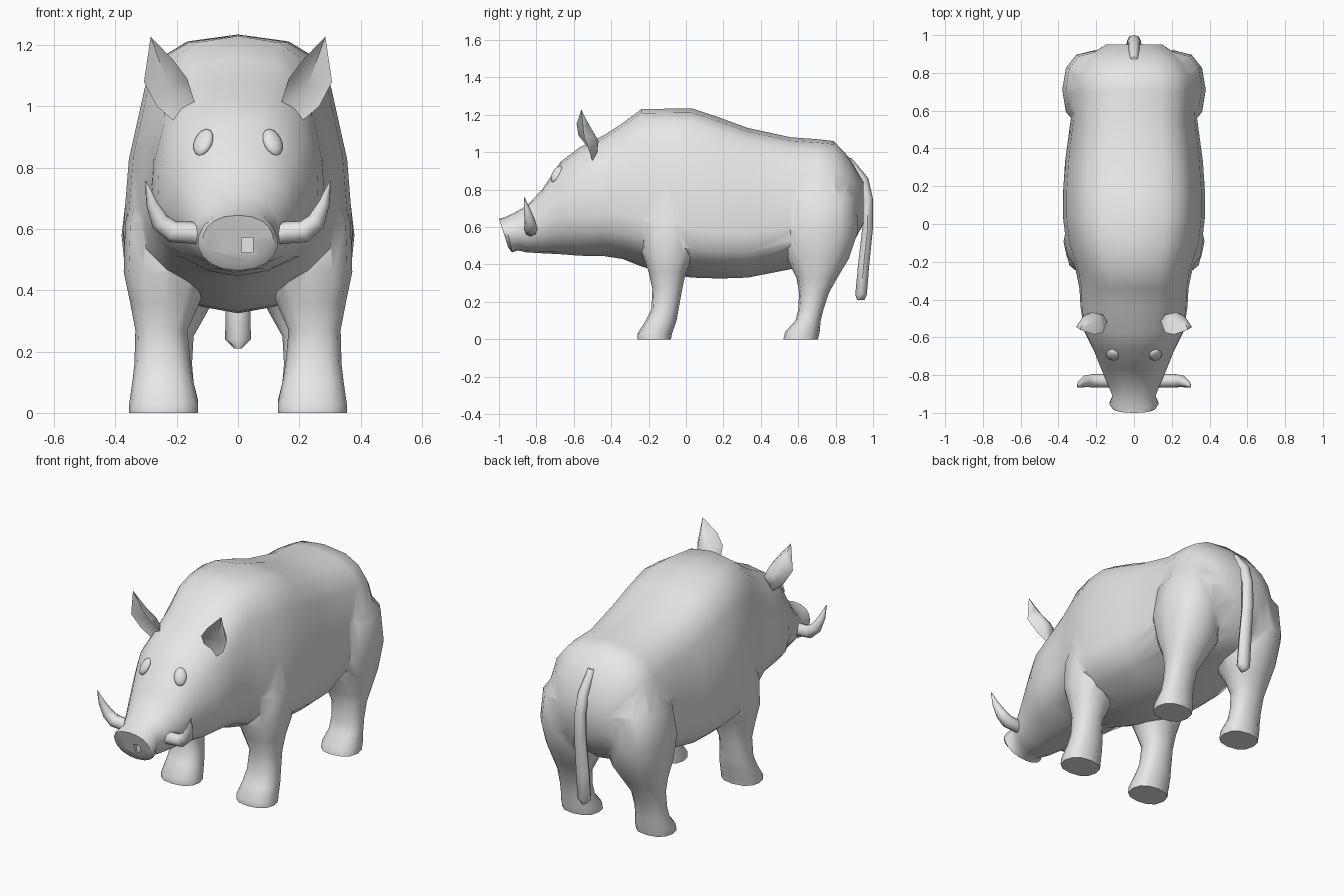
import bpy, bmesh, math
from mathutils import Vector

if "Cube" in bpy.data.objects:
    bpy.data.objects.remove(bpy.data.objects["Cube"])

hide = bpy.data.materials.new("grey_hide")
hide.diffuse_color = (0.8, 0.8, 0.8, 1)
hide.use_nodes = True
hide.node_tree.nodes["Principled BSDF"].inputs["Base Color"].default_value = hide.diffuse_color


def make(name, bm, side=1):
    """Turn a bmesh into a smooth shaded object, flipped in x when side is -1."""
    for v in bm.verts:
        v.co.x *= side
    bmesh.ops.recalc_face_normals(bm, faces=bm.faces)
    mesh = bpy.data.meshes.new(name)
    bm.to_mesh(mesh)
    bm.free()
    mesh.materials.append(hide)
    ob = bpy.data.objects.new(name, mesh)
    bpy.context.collection.objects.link(ob)
    return ob


def smooth(ob, angle=50):
    bpy.ops.object.select_all(action='DESELECT')
    bpy.context.view_layer.objects.active = ob
    ob.select_set(True)
    bpy.ops.object.shade_smooth_by_angle(angle=math.radians(angle))


def loft(rings):
    """Skin a list of equal rings and close both ends."""
    bm = bmesh.new()
    rows = [[bm.verts.new(p) for p in r] for r in rings]
    n = len(rows[0])
    for a, b in zip(rows, rows[1:]):
        for i in range(n):
            j = (i + 1) % n
            bm.faces.new((a[i], a[j], b[j], b[i]))
    bm.faces.new(rows[0])
    bm.faces.new(rows[-1])
    return bm


def spow(c, e):
    return math.copysign(abs(c) ** e, c)


def upright(levels, n=12, e=0.85):
    """Loft of level rings given as z, x0, x1, y0, y1."""
    rings = []
    for z, x0, x1, y0, y1 in levels:
        ring = []
        for i in range(n):
            t = math.tau * i / n
            ring.append(((x0 + x1) / 2 + (x1 - x0) / 2 * spow(math.cos(t), e),
                         (y0 + y1) / 2 + (y1 - y0) / 2 * spow(math.sin(t), e), z))
        rings.append(ring)
    return loft(rings)


def tube(path, n=8):
    """Round tube along points given as x, y, z, radius."""
    pts = [Vector(p[:3]) for p in path]
    rings = []
    for i, p in enumerate(pts):
        d = pts[min(i + 1, len(pts) - 1)] - pts[max(i - 1, 0)]
        q = d.to_track_quat('Z', 'Y')
        rings.append([p + q @ Vector((math.cos(math.tau * k / n), math.sin(math.tau * k / n), 0)) * path[i][3]
                      for k in range(n)])
    return loft(rings)


def combine(ob, other, operation):
    mod = ob.modifiers.new("combine", 'BOOLEAN')
    mod.object = other
    mod.operation = operation
    mod.solver = 'EXACT'
    bpy.context.view_layer.objects.active = ob
    bpy.ops.object.modifier_apply(modifier=mod.name)
    bpy.data.objects.remove(other, do_unlink=True)


# Body and head: half section of the trunk as width and height fractions
TRUNK = [(0, 0), (.32, .025), (.75, .09), (.96, .17), (1, .29), (.95, .55), (.81, .81), (.66, .92), (.44, .975), (0, 1)]
# y, half width, bottom, top, lean of the section, blend from oval to trunk
SECTIONS = [
    (-.975, .115, .49, .645, .05, 0), (-.95, .132, .465, .652, .04, 0),
    (-.91, .115, .475, .675, .02, 0), (-.85, .14, .465, .715, 0, 0),
    (-.77, .175, .46, .80, 0, 0), (-.67, .215, .455, .95, 0, .1),
    (-.57, .265, .447, 1.025, 0, .3), (-.44, .285, .445, 1.09, 0, .5),
    (-.34, .29, .43, 1.155, 0, .7), (-.24, .31, .39, 1.23, 0, .9),
    (-.1, .36, .35, 1.233, 0, 1), (.03, .375, .33, 1.235, 0, 1),
    (.18, .375, .325, 1.185, 0, 1), (.33, .365, .33, 1.13, 0, 1),
    (.56, .335, .375, 1.08, 0, .8), (.70, .345, .4, 1.07, 0, .7),
    (.79, .335, .42, 1.06, 0, .6), (.875, .27, .48, .97, 0, .4),
    (.95, .15, .62, .84, 0, 0)]
rings = []
for y, w, zb, zt, lean, blend in SECTIONS:
    half = []
    for i, (u, v) in enumerate(TRUNK):
        t = math.pi * i / (len(TRUNK) - 1)
        u = u * blend + abs(math.sin(t)) ** .9 * (1 - blend)
        v = v * blend + (1 - math.cos(t)) / 2 * (1 - blend)
        half.append((u * w, y - lean * (v - .5), zb + (zt - zb) * v))
    half[0] = (0, *half[0][1:])
    half[-1] = (0, *half[-1][1:])
    rings.append(half + [(-x, yy, z) for x, yy, z in half[-2:0:-1]])
body = make("body", loft(rings))

# Legs, merged into the body
FRONT = [(0, .13, .355, -.26, -.08), (.03, .13, .355, -.26, -.075), (.1, .145, .345, -.215, -.05),
         (.16, .155, .338, -.185, -.04), (.27, .165, .335, -.18, -.02), (.36, .125, .352, -.2, 0),
         (.46, .09, .373, -.235, .05), (.62, .08, .368, -.25, .1), (.8, .12, .32, -.15, .05)]
REAR = [(0, .13, .345, .52, .705), (.04, .13, .345, .53, .715), (.1, .145, .335, .585, .72),
        (.16, .15, .33, .6, .735), (.25, .145, .33, .605, .765), (.33, .1, .345, .59, .81),
        (.43, .05, .365, .54, .87), (.58, .04, .38, .5, .92), (.75, .05, .36, .53, .91),
        (.92, .08, .25, .6, .8)]
for side in (1, -1):
    for name, levels in (("front_leg", FRONT), ("rear_leg", REAR)):
        combine(body, make(name, upright(levels), side), 'UNION')
    # Nostril pit
    bm = bmesh.new()
    bmesh.ops.create_cube(bm, size=1)
    for v in bm.verts:
        v.co = (.03 + v.co.x * .038, -.975 + v.co.y * .05, .548 + v.co.z * .048)
    combine(body, make("nostril_cutter", bm, side), 'DIFFERENCE')
smooth(body)

# Tail
tail = make("tail", upright([(.21, -.012, .012, .915, .955), (.24, -.042, .042, .905, .967),
                             (.4, -.04, .04, .92, .98), (.6, -.036, .036, .943, 1),
                             (.75, -.034, .034, .943, 1), (.86, -.03, .03, .9, .975),
                             (.97, -.025, .025, .83, .885)], 8, 1))
smooth(tail)

# Ear outline, starting at the tip
EAR = [(.285, -.56, 1.228), (.307, -.545, 1.08), (.265, -.515, 1.0), (.205, -.5, .95),
       (.142, -.515, 1.015), (.165, -.575, 1.09), (.21, -.585, 1.15)]

for side, label in ((1, "right"), (-1, "left")):
    # Ears: cupped front and a rounded back
    bm = bmesh.new()
    rim = [bm.verts.new(p) for p in EAR]
    back = [bm.verts.new(p) for p in [(.272, -.525, 1.16), (.27, -.49, 1.08), (.245, -.475, 1.03),
                                      (.205, -.475, 1.0), (.165, -.48, 1.03), (.18, -.5, 1.08),
                                      (.225, -.53, 1.14)]]
    cup = bm.verts.new((.225, -.505, 1.06))
    n = len(rim)
    for i in range(n):
        j = (i + 1) % n
        bm.faces.new((rim[i], rim[j], cup))
        bm.faces.new((rim[j], rim[i], back[i], back[j]))
    mid = bm.verts.new((.222, -.468, 1.06))
    for i in range(n):
        bm.faces.new((back[(i + 1) % n], back[i], mid))
    smooth(make(label + "_ear", bm, side))

    # Tusks
    smooth(make(label + "_tusk", tube([(.09, -.83, .575, .03), (.15, -.83, .588, .036), (.215, -.83, .592, .036),
                                       (.255, -.833, .625, .031), (.282, -.848, .685, .019),
                                       (.301, -.864, .757, .002)]), side))

    # Eyes: flattened balls lying on the slope of the face
    bm = bmesh.new()
    bmesh.ops.create_uvsphere(bm, u_segments=14, v_segments=8, radius=1)
    q = Vector((.45, -.7, .5)).to_track_quat('Z', 'Y')
    for v in bm.verts:
        v.co = q @ Vector((v.co.x * .034, v.co.y * .05, v.co.z * .02)) + Vector((.113, -.692, .883))
    smooth(make(label + "_eye", bm, side))
